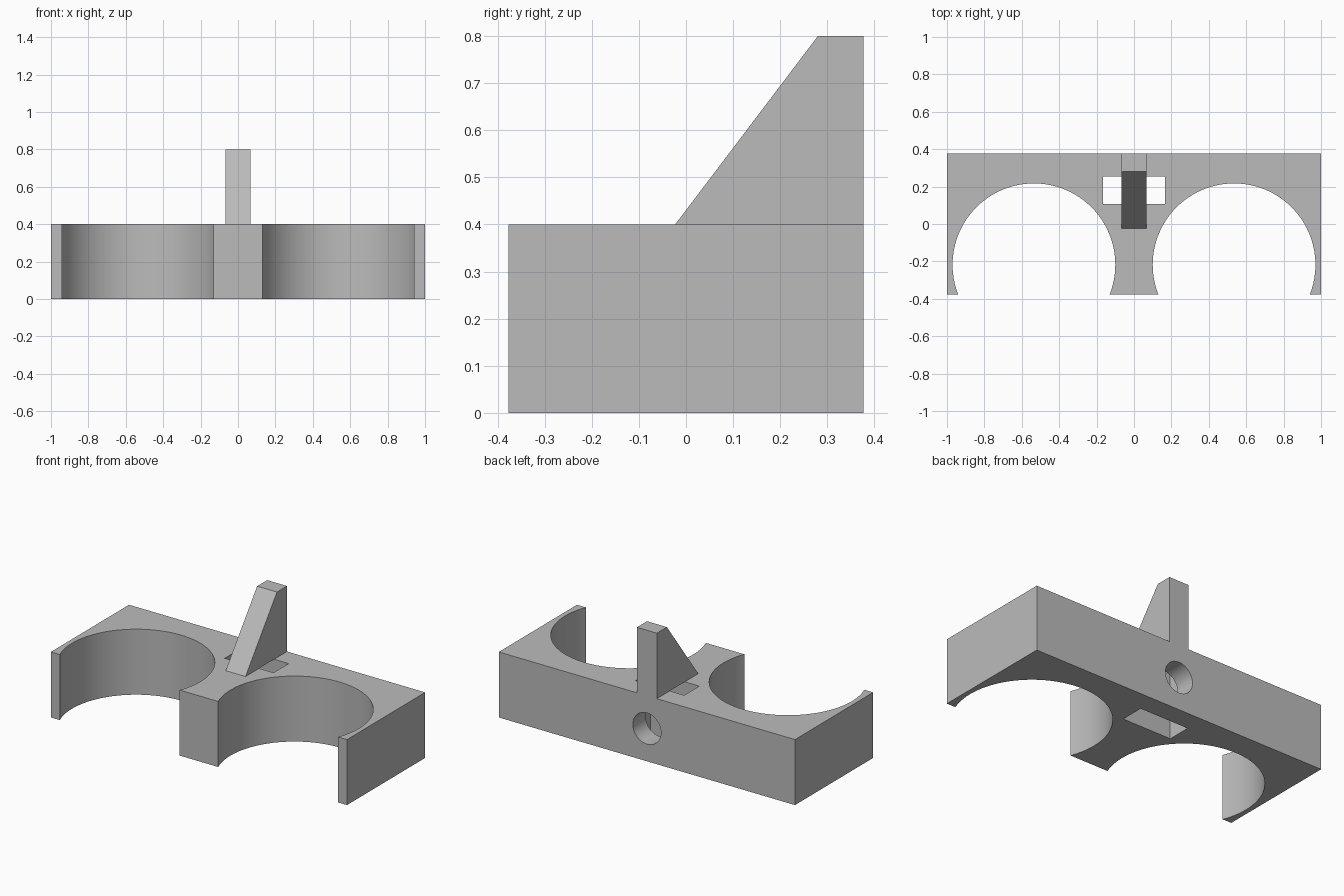
import bpy
import bmesh
from mathutils import Matrix

if "Cube" in bpy.data.objects:
    bpy.data.objects.remove(bpy.data.objects["Cube"], do_unlink=True)

HALF_DEPTH = 0.377
HEIGHT = 0.4

grey = bpy.data.materials.new("plain_grey")
grey.use_nodes = True
grey.diffuse_color = (0.5, 0.5, 0.5, 1)
grey.node_tree.nodes["Principled BSDF"].inputs["Base Color"].default_value = (0.5, 0.5, 0.5, 1)


def add_object(name, bm):
    bmesh.ops.recalc_face_normals(bm, faces=bm.faces)
    mesh = bpy.data.meshes.new(name)
    bm.to_mesh(mesh)
    bm.free()
    mesh.materials.append(grey)
    obj = bpy.data.objects.new(name, mesh)
    bpy.context.collection.objects.link(obj)
    return obj


def box(name, low, high):
    bm = bmesh.new()
    bmesh.ops.create_cube(bm, size=1)
    for v in bm.verts:
        v.co = [h if c > 0 else l for c, l, h in zip(v.co, low, high)]
    return add_object(name, bm)


def cylinder(name, radius, depth, centre, axis="Z", sides=96):
    bm = bmesh.new()
    turn = Matrix.Rotation(1.5707963, 4, "X") if axis == "Y" else Matrix()
    bmesh.ops.create_cone(bm, cap_ends=True, segments=sides, radius1=radius,
                          radius2=radius, depth=depth,
                          matrix=Matrix.Translation(centre) @ turn)
    return add_object(name, bm)


def combine(target, tool, operation):
    mod = target.modifiers.new(operation, "BOOLEAN")
    mod.operation = operation
    mod.solver = "EXACT"
    mod.object = tool
    bpy.context.view_layer.objects.active = target
    bpy.ops.object.modifier_apply(modifier=mod.name)
    bpy.data.objects.remove(tool, do_unlink=True)


# Main block with two open round cradles
holder = box("holder_block", (-1, -HALF_DEPTH, 0), (1, HALF_DEPTH, HEIGHT))
for side in (-1, 1):
    combine(holder, cylinder("cradle_cutter", 0.435, 1, (side * 0.535, -0.218, 0.2)), "DIFFERENCE")

# Vertical slot and the round hole leading into it from the back
combine(holder, box("slot_cutter", (-0.165, 0.107, -0.1), (0.165, 0.253, 0.6)), "DIFFERENCE")
combine(holder, cylinder("hole_cutter", 0.095, 0.3, (0, 0.33, 0.2), "Y", 64), "DIFFERENCE")

# Sloped fin standing over the slot, flush with the back
bm = bmesh.new()
profile = [(-0.023, HEIGHT), (HALF_DEPTH, HEIGHT), (HALF_DEPTH, 0.8), (0.28, 0.8)]
face = bm.faces.new([bm.verts.new((-0.067, y, z)) for y, z in profile])
extruded = bmesh.ops.extrude_face_region(bm, geom=[face])["geom"]
bmesh.ops.translate(bm, vec=(0.134, 0, 0),
                    verts=[g for g in extruded if isinstance(g, bmesh.types.BMVert)])
combine(holder, add_object("fin", bm), "UNION")

# Merge coplanar faces, then smooth only the round walls
bm = bmesh.new()
bm.from_mesh(holder.data)
bmesh.ops.remove_doubles(bm, verts=bm.verts, dist=0.0001)
bmesh.ops.dissolve_limit(bm, angle_limit=0.002, verts=bm.verts, edges=bm.edges)
bm.to_mesh(holder.data)
bm.free()
bpy.ops.object.select_all(action="DESELECT")
holder.select_set(True)
bpy.context.view_layer.objects.active = holder
bpy.ops.object.shade_smooth_by_angle(angle=0.5)
